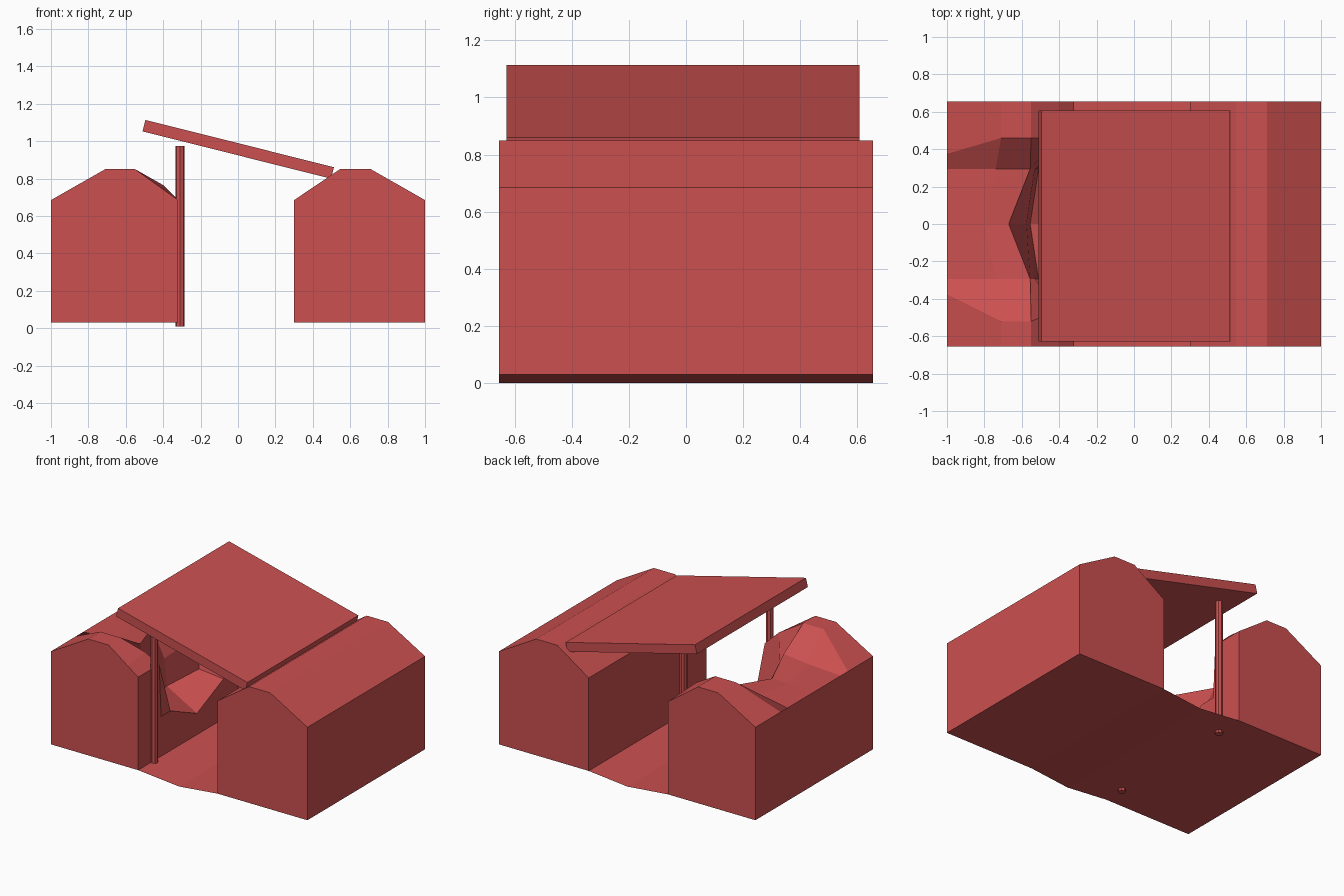
import bpy, bmesh
from math import atan2, hypot

if "Cube" in bpy.data.objects:
    bpy.data.objects.remove(bpy.data.objects["Cube"])

red = bpy.data.materials.new("red_earth")
red.diffuse_color = (0.6, 0.08, 0.08, 1)
red.use_nodes = True
red.node_tree.nodes["Principled BSDF"].inputs["Base Color"].default_value = red.diffuse_color


def add_mesh(name, bm):
    me = bpy.data.meshes.new(name)
    bm.to_mesh(me)
    bm.free()
    ob = bpy.data.objects.new(name, me)
    me.materials.append(red)
    bpy.context.collection.objects.link(ob)
    return ob


def loft(name, sections, closed=True):
    """Skin a row of equal-length cross-sections; closed adds end caps and bottom."""
    bm = bmesh.new()
    rows = [[bm.verts.new(p) for p in s] for s in sections]
    n = len(rows[0])
    for a, b in zip(rows, rows[1:]):
        for i in range(n if closed else n - 1):
            j = (i + 1) % n
            bm.faces.new((a[i], a[j], b[j], b[i]))
    if closed:
        bm.faces.new(rows[0])
        bm.faces.new(rows[-1])
        bmesh.ops.recalc_face_normals(bm, faces=bm.faces)
    return add_mesh(name, bm)


def section(profile, ys):
    if not isinstance(ys, (list, tuple)):
        ys = [ys] * len(profile)
    return [(x, y, z) for (x, z), y in zip(profile, ys)]


W = 0.655

# plain bank on the right
bank = [(1, .03), (1, .685), (.71, .85), (.545, .85), (.30, .685), (.30, .03)]
loft("right_bank", [section(bank, -W), section(bank, W)])

# left bank with a crater broken through its crest and trench wall
plain = [(-1, .03), (-1, .685), (-.71, .85), (-.55, .85), (-.40, .742),
         (-.32, .685), (-.32, .31), (-.32, .03)]
rim = plain[:4] + [(-.40, .765)] + plain[5:]
side = [(-1, .03), (-1, .685), (-.74, .70), (-.555, .72), (-.53, .55),
        (-.51, .33), (-.32, .31), (-.32, .03)]
middle = [(-1, .03), (-1, .685), (-.80, .69), (-.67, .69), (-.575, .5),
          (-.555, .31), (-.32, .18), (-.32, .03)]


def rim_y(s, crest):
    return [s * v for v in (.375, .375, crest, crest, .46, .42, .40, .40)]


loft("left_bank", [
    section(plain, -W),
    section(rim, rim_y(-1, .52)),
    section(side, -.295),
    section(middle, 0),
    section(side, .295),
    section(rim, rim_y(1, .46)),
    section(plain, W),
])

# thin trench floor with a shallow fold
floor = [(.30, .03), (0, 0), (-.32, .03)]
loft("trench_floor", [section(floor, -W), section(floor, W)], closed=False)

# tilted roof slab
x0, z0, x1, z1 = -.503, 1.083, .505, .83
bpy.ops.mesh.primitive_cube_add(size=1, location=((x0 + x1) / 2, -.01, (z0 + z1) / 2),
                                rotation=(0, -atan2(z1 - z0, x1 - x0), 0))
roof = bpy.context.object
roof.name = "roof_slab"
roof.scale = (hypot(x1 - x0, z1 - z0), 1.236, .063)
roof.data.materials.append(red)

# roof posts
for name, y in (("front_post", -.49), ("back_post", .47)):
    bpy.ops.mesh.primitive_cylinder_add(vertices=8, radius=.025, depth=.965,
                                        location=(-.31, y, .4925))
    post = bpy.context.object
    post.name = name
    post.data.materials.append(red)
